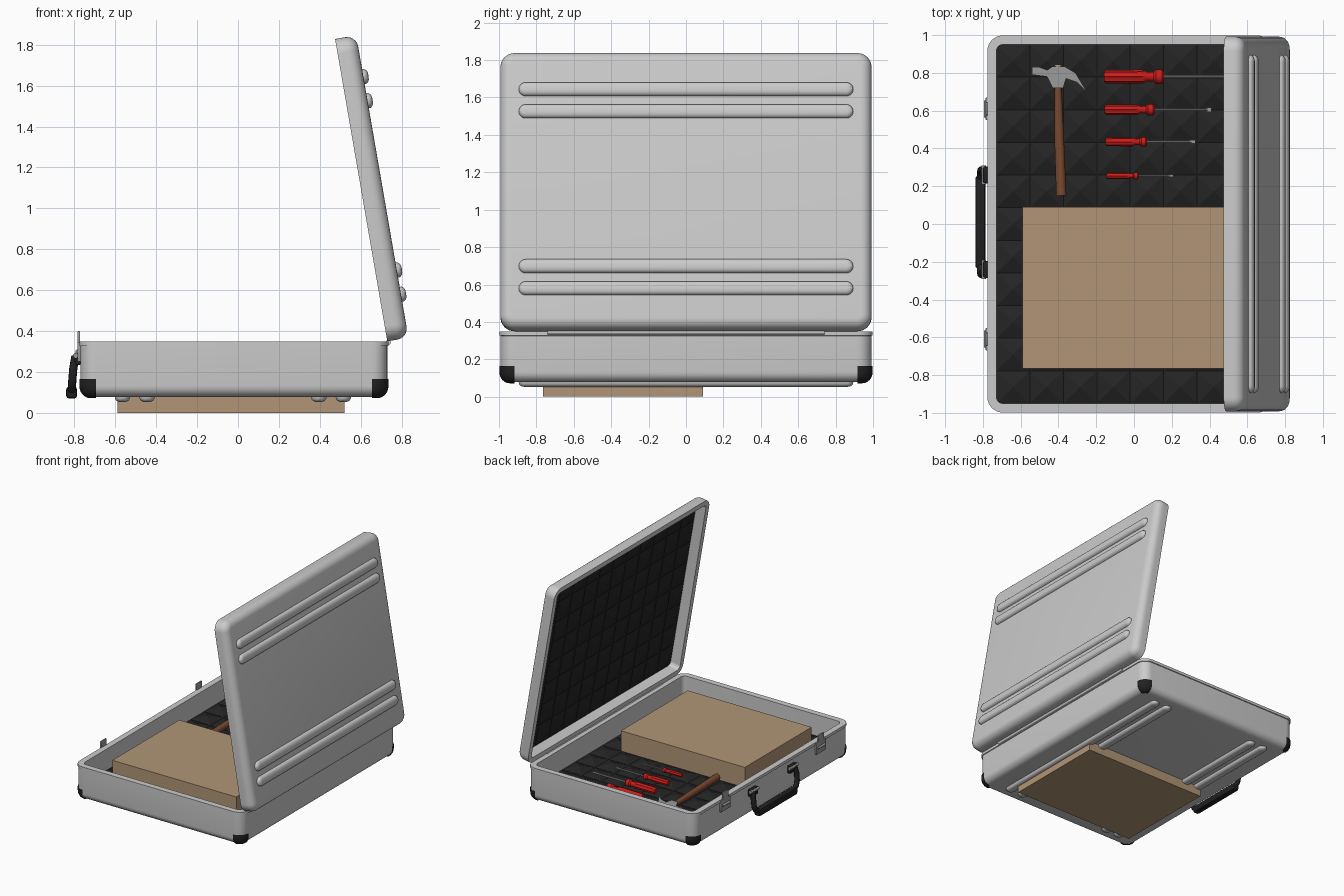
import bpy, bmesh
from math import sin, cos, pi, radians
from mathutils import Matrix, Vector

cube = bpy.data.objects.get("Cube")
if cube:
    bpy.data.objects.remove(cube)


def material(name, r, g, b):
    m = bpy.data.materials.new(name)
    m.use_nodes = True
    m.diffuse_color = (r, g, b, 1)
    m.node_tree.nodes["Principled BSDF"].inputs["Base Color"].default_value = (r, g, b, 1)
    return m


SILVER = material("silver shell", 0.6, 0.6, 0.6)
BLACK = material("black plastic", 0.015, 0.015, 0.015)
FOAM = material("dark foam", 0.018, 0.018, 0.018)
WOOD = material("tan board", 0.44, 0.3, 0.18)
STEEL = material("tool steel", 0.33, 0.33, 0.33)
RED = material("red grip", 0.6, 0.012, 0.01)
BROWN = material("brown wood", 0.2, 0.07, 0.03)


def finish(bm, name, mat, matrix=Matrix(), smooth=True):
    bmesh.ops.recalc_face_normals(bm, faces=bm.faces)
    me = bpy.data.meshes.new(name)
    bm.to_mesh(me)
    bm.free()
    me.materials.append(mat)
    ob = bpy.data.objects.new(name, me)
    bpy.context.collection.objects.link(ob)
    ob.matrix_world = matrix
    if smooth:
        bpy.ops.object.select_all(action='DESELECT')
        ob.select_set(True)
        bpy.context.view_layer.objects.active = ob
        bpy.ops.object.shade_smooth_by_angle(angle=radians(35))
    return ob


def loft(hx, hy, radius, profile, cap=True):
    """Stack rounded rectangles given as (inset, height)."""
    bm = bmesh.new()
    loops = []
    for inset, z in profile:
        r = max(radius - inset, 0.004)
        loop = []
        for k, (sx, sy) in enumerate(((1, 1), (-1, 1), (-1, -1), (1, -1))):
            for i in range(9):
                a = (k + i / 8) * pi / 2
                loop.append(bm.verts.new((sx * (hx - inset - r) + r * cos(a),
                                          sy * (hy - inset - r) + r * sin(a), z)))
        loops.append(loop)
    for a, b in zip(loops, loops[1:]):
        for i in range(len(a)):
            j = (i + 1) % len(a)
            bm.faces.new((a[i], a[j], b[j], b[i]))
    if cap:
        bm.faces.new(loops[0])
        bm.faces.new(loops[-1])
    return bm


def box(name, mat, lo, hi, bevel=0.0):
    lo, hi = Vector(lo), Vector(hi)
    bm = bmesh.new()
    bmesh.ops.create_cube(bm, size=1, matrix=Matrix.Translation((lo + hi) / 2) @ Matrix.Diagonal((*(hi - lo), 1)))
    if bevel:
        bmesh.ops.bevel(bm, geom=bm.edges[:], offset=bevel, segments=2, affect='EDGES', profile=0.5)
    return finish(bm, name, mat, smooth=bevel > 0)


def rod(name, mat, a, b, r1, r2, sides=16):
    a, b = Vector(a), Vector(b)
    bm = bmesh.new()
    turn = (b - a).to_track_quat('Z', 'Y').to_matrix().to_4x4()
    bmesh.ops.create_cone(bm, cap_ends=True, segments=sides, radius1=r1, radius2=r2,
                          depth=(b - a).length, matrix=Matrix.Translation((a + b) / 2) @ turn)
    return finish(bm, name, mat)


# Shell halves share one frame: hinge at x = 0, opening at z = 0, outside towards +z
HX, HY, R, RIM, FILLET = 0.75, 0.992, 0.075, 0.042, 0.055
CENTRE = Matrix.Translation((-HX, 0, 0))
HINGE = Matrix.Translation((0.73, 0, 0.35))
BASE = HINGE @ Matrix.Rotation(pi, 4, 'X') @ CENTRE
LID = HINGE @ Matrix.Rotation(radians(80.2), 4, 'Y') @ CENTRE


def fillet(depth, out=0.0):
    return [(FILLET * (1 - cos(a)) - out, depth - FILLET + FILLET * sin(a) + out * sin(a))
            for a in (i * pi / 12 for i in range(7))]


def half(name, depth, frame, valley, peak, lip):
    # Hollow rounded shell with a rim
    profile = [(RIM, depth - 0.015), (RIM, 0), (-lip, 0), (-lip, 0.022), (0, 0.024)] + fillet(depth)
    finish(loft(HX, HY, R, profile), name + "_shell", SILVER, frame)
    # Raised ribs on the outside
    for u in (0.215, 0.335, 1.175, 1.295):
        rib = loft(0.038, 0.895, 0.038, [(0, -0.005), (0.002, 0.010), (0.009, 0.019), (0.020, 0.024), (0.032, 0.025)])
        finish(rib, name + "_rib", SILVER, frame @ Matrix.Translation((HX - u, 0, depth)))
    # Pyramid foam lining
    bm = bmesh.new()
    nx, ny = 8, 11
    wx, wy = HX - RIM, HY - RIM
    grid = [[bm.verts.new((-wx + 2 * wx * i / nx, -wy + 2 * wy * j / ny, valley))
             for j in range(ny + 1)] for i in range(nx + 1)]
    for i in range(nx):
        for j in range(ny):
            ring = [grid[i][j], grid[i + 1][j], grid[i + 1][j + 1], grid[i][j + 1]]
            mid = sum((v.co for v in ring), Vector()) / 4
            tip = bm.verts.new((mid.x, mid.y, peak))
            for k in range(4):
                bm.faces.new((ring[k], ring[(k + 1) % 4], tip))
    foam = finish(bm, name + "_foam", FOAM, frame, smooth=False)
    if frame == BASE:
        foam.data.flip_normals()
        foam.data.flip_normals()


half("base", 0.272, BASE, 0.172, 0.142, 0.006)
half("lid", 0.105, LID, 0.085, 0.055, 0.0)

# Black protectors on the four lower corners
caps = loft(HX, HY, R, [(-0.006, 0.185), (-0.006, 0.2)] + fillet(0.272, 0.006), cap=False)
far = [f for f in caps.faces if abs(f.calc_center_median().x) < HX - R or abs(f.calc_center_median().y) < HY - R]
bmesh.ops.delete(caps, geom=far, context='FACES')
finish(caps, "corner_caps", BLACK, BASE)

# Hinge barrel
rod("hinge", SILVER, (0.735, -0.74, 0.345), (0.735, 0.74, 0.345), 0.012, 0.012)

# Latches
for y in (-0.61, 0.61):
    box("latch_plate", STEEL, (-0.785, y - 0.06, 0.25), (-0.765, y + 0.06, 0.345), 0.004)
    box("latch_hook", STEEL, (-0.785, y - 0.035, 0.33), (-0.772, y + 0.035, 0.40), 0.004)
    rod("latch_pin", STEEL, (-0.785, y - 0.045, 0.30), (-0.785, y + 0.045, 0.30), 0.01, 0.01)

# Carrying handle: curved arms, thick grip and mounts
for s in (-1, 1):
    path = [(-0.795, 0.265, 0.275), (-0.805, 0.277, 0.22), (-0.81, 0.275, 0.16),
            (-0.812, 0.26, 0.125), (-0.813, 0.22, 0.105)]
    cu = bpy.data.curves.new("handle_arm", 'CURVE')
    cu.dimensions = '3D'
    cu.bevel_depth = 0.02
    cu.bevel_resolution = 3
    cu.use_fill_caps = True
    sp = cu.splines.new('POLY')
    sp.points.add(len(path) - 1)
    for p, (x, y, z) in zip(sp.points, path):
        p.co = (x, 0.01 + s * y, z, 1)
    cu.materials.append(BLACK)
    bpy.context.collection.objects.link(bpy.data.objects.new("handle_arm", cu))
    y = 0.01 + s * 0.25
    box("handle_mount", BLACK, (-0.80, y - 0.045, 0.235), (-0.765, y + 0.045, 0.295), 0.008)
    rod("handle_pin", STEEL, (-0.795, y - 0.05, 0.28), (-0.795, y + 0.05, 0.28), 0.012, 0.012)
box("handle_grip", BLACK, (-0.84, -0.235, 0.07), (-0.787, 0.255, 0.128), 0.014)

# Board box
box("board_box", WOOD, (-0.59, -0.765, 0), (0.52, 0.09, 0.343))

# Hammer
outline = [(-0.54, 0.83), (-0.50, 0.83), (-0.46, 0.815), (-0.43, 0.835), (-0.37, 0.835), (-0.31, 0.8),
           (-0.25, 0.70), (-0.30, 0.75), (-0.36, 0.77), (-0.375, 0.72), (-0.43, 0.72), (-0.46, 0.78),
           (-0.50, 0.785), (-0.54, 0.79)]
bm = bmesh.new()
face = bm.faces.new([bm.verts.new((x, y, 0.212)) for x, y in outline])
up = bmesh.ops.extrude_face_region(bm, geom=[face])["geom"]
bmesh.ops.translate(bm, verts=[v for v in up if isinstance(v, bmesh.types.BMVert)], vec=(0, 0, 0.05))
finish(bm, "hammer_head", STEEL)
rod("hammer_handle", BROWN, (-0.385, 0.15, 0.235), (-0.397, 0.48, 0.235), 0.027, 0.025)
rod("hammer_neck", BROWN, (-0.397, 0.48, 0.235), (-0.402, 0.73, 0.235), 0.025, 0.018)
rod("hammer_wedge", WOOD, (-0.402, 0.72, 0.237), (-0.402, 0.845, 0.237), 0.02, 0.02)


# Screwdrivers: fluted grip, collar, shaft and flat tip
def screwdriver(y, start, grip, end, r):
    z = 0.205 + r
    bm = bmesh.new()
    rings = []
    for t, k, flute in ((0, 0.7, 0), (0.03, 0.95, 0.2), (0.62, 1, 0.25), (0.68, 0.85, 0), (0.72, 0.65, 0),
                        (0.82, 0.7, 0), (0.86, 1.05, 0), (0.96, 1.05, 0), (1, 0.7, 0)):
        ring = []
        for i in range(16):
            q = r * k * (1 - flute * (i % 2))
            a = i * pi / 8
            ring.append(bm.verts.new((start + grip * t, y + q * cos(a), z + q * sin(a))))
        rings.append(ring)
    for a, b in zip(rings, rings[1:]):
        for i in range(16):
            bm.faces.new((a[i], a[i - 1], b[i - 1], b[i]))
    bm.faces.new(rings[0])
    bm.faces.new(rings[-1])
    finish(bm, "screwdriver_grip", RED)
    s = r * 0.26
    rod("screwdriver_shaft", STEEL, (start + grip, y, z), (end - 0.02, y, z), s, s, 10)
    box("screwdriver_tip", STEEL, (end - 0.03, y - s * 1.5, z - s * 0.5), (end, y + s * 1.5, z + s * 0.5))


screwdriver(0.78, -0.16, 0.32, 0.59, 0.037)
screwdriver(0.605, -0.155, 0.265, 0.41, 0.028)
screwdriver(0.435, -0.15, 0.22, 0.325, 0.024)
screwdriver(0.255, -0.145, 0.17, 0.21, 0.018)
